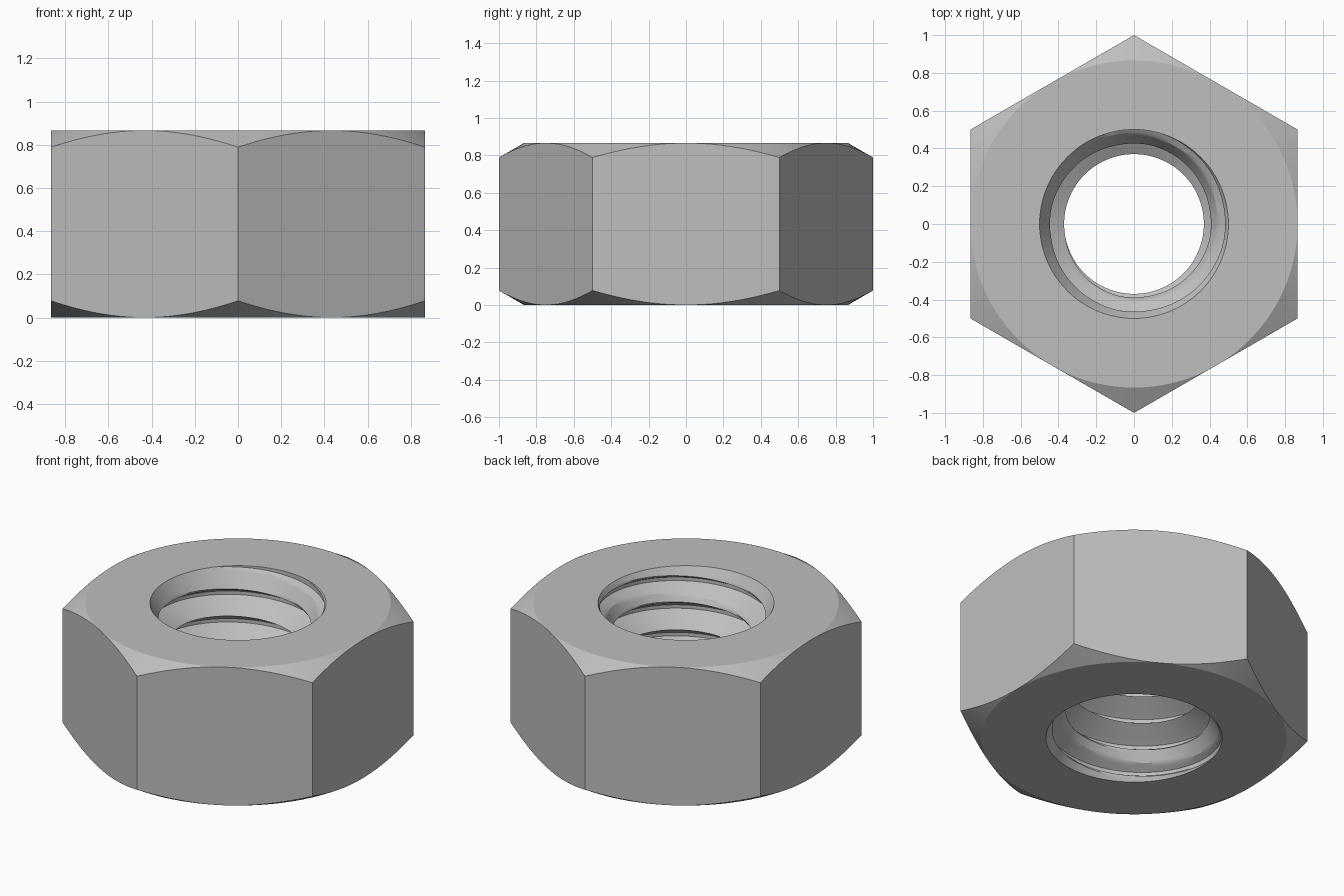
import bpy
import bmesh
from math import cos, pi, radians, tan

cube = bpy.data.objects.get("Cube")
if cube:
    bpy.data.objects.remove(cube)

# Main dimensions
HEIGHT = 0.866
FLAT = 0.866            # centre to flat side
BORE = 0.37             # thread crest radius
ROOT = 0.5              # thread root and countersink radius
PITCH = 0.1732
CREST_Z = 0.722         # height of a thread crest at angle zero
COLUMNS = 120
STEPS = 16              # rows per thread turn


def hole_radius(turn, z):
    """Triangular right-hand thread, opened by a countersink at both ends."""
    phase = (z - CREST_Z) / PITCH - turn
    offset = abs((phase + 0.5) % 1 - 0.5) * PITCH
    thread = min(BORE + offset * tan(radians(60)), ROOT)
    countersink = ROOT - min(z, HEIGHT - z) / tan(radians(60))
    return max(thread, countersink)


def section(turn):
    """Closed radius and height loop of the nut at one angle."""
    loop = []
    for row in range(-6 * STEPS, 2 * STEPS + 1):
        z = CREST_Z + PITCH * (turn + row / STEPS)
        z = min(max(z, 0), HEIGHT)
        loop.append((hole_radius(turn, z), z))
    angle = turn * 2 * pi
    side = FLAT / cos((angle + pi / 6) % (pi / 3) - pi / 6)
    drop = (side - FLAT) * tan(radians(30))
    loop += [(FLAT, HEIGHT), (side, HEIGHT - drop), (side, drop), (FLAT, 0)]
    return loop


# Sweep the changing section around the axis
bm = bmesh.new()
rings = []
for column in range(COLUMNS + 1):
    turn = column / COLUMNS
    angle = turn * 2 * pi
    rings.append([bm.verts.new((r * cos(angle), r * cos(angle - pi / 2), z))
                  for r, z in section(turn)])
for a, b in zip(rings, rings[1:]):
    for i in range(len(a)):
        j = (i + 1) % len(a)
        bm.faces.new((a[i], b[i], b[j], a[j]))

# Close the seam and collapse the clamped rows
bmesh.ops.remove_doubles(bm, verts=bm.verts, dist=0.00005)
bmesh.ops.recalc_face_normals(bm, faces=bm.faces)
mesh = bpy.data.meshes.new("hex_nut")
bm.to_mesh(mesh)
bm.free()

nut = bpy.data.objects.new("hex_nut", mesh)
bpy.context.collection.objects.link(nut)

# Plain grey metal
grey = bpy.data.materials.new("grey_metal")
grey.use_nodes = True
colour = (0.52, 0.52, 0.52, 1)
grey.diffuse_color = colour
grey.node_tree.nodes["Principled BSDF"].inputs["Base Color"].default_value = colour
mesh.materials.append(grey)

bpy.ops.object.select_all(action='DESELECT')
nut.select_set(True)
bpy.context.view_layer.objects.active = nut
bpy.ops.object.shade_smooth_by_angle(angle=radians(25))
